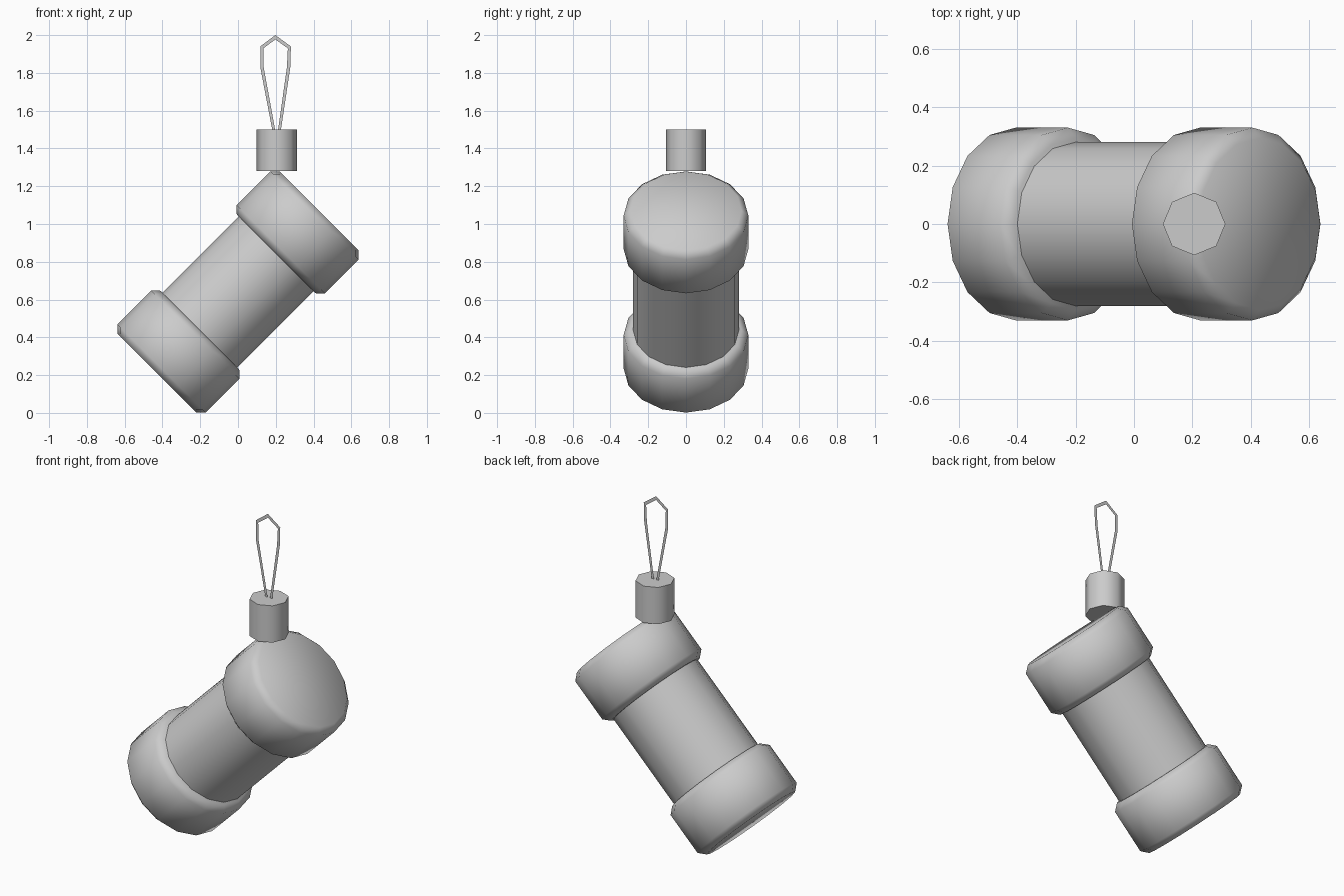
import bpy, bmesh, math
from mathutils import Matrix

if "Cube" in bpy.data.objects:
    bpy.data.objects.remove(bpy.data.objects["Cube"])

TILT = Matrix.Translation((0, 0, 0.64)) @ Matrix.Rotation(math.radians(45), 4, 'Y')


def add_object(name, bm, matrix=Matrix.Identity(4), smooth=True):
    bm.transform(matrix)
    mesh = bpy.data.meshes.new(name)
    bm.to_mesh(mesh)
    bm.free()
    obj = bpy.data.objects.new(name, mesh)
    bpy.context.collection.objects.link(obj)
    if smooth:
        bpy.ops.object.select_all(action='DESELECT')
        obj.select_set(True)
        bpy.context.view_layer.objects.active = obj
        bpy.ops.object.shade_smooth_by_angle(angle=math.radians(50))
    return obj


def cylinder(name, sides, radius, z0, z1, matrix, chamfer=0):
    bm = bmesh.new()
    bmesh.ops.create_cone(bm, cap_ends=True, segments=sides, radius1=radius,
                          radius2=radius, depth=z1 - z0,
                          matrix=Matrix.Translation((0, 0, (z0 + z1) / 2)))
    if chamfer:
        rims = [e for e in bm.edges
                if abs(e.verts[0].co.z - e.verts[1].co.z) < 1e-5]
        bmesh.ops.bevel(bm, geom=rims, offset=chamfer, segments=1,
                        affect='EDGES', profile=0.5)
    return add_object(name, bm, matrix)


# Tilted barrel with a chamfered cap at each end
cylinder("barrel", 16, 0.28, -0.31, 0.31, TILT)
cylinder("upper_cap", 16, 0.33, 0.285, 0.608, TILT, 0.035)
cylinder("lower_cap", 16, 0.33, -0.608, -0.285, TILT, 0.035)

# Small upright neck resting on the highest edge
cylinder("fuse_holder", 8, 0.107, 1.28, 1.5, Matrix.Translation((0.206, 0, 0)))

# Flat cord loop: outer and inner outlines as (x, z)
outer = [(0.183, 1.49), (0.118, 1.83), (0.118, 1.94), (0.198, 2.0),
         (0.28, 1.94), (0.277, 1.83), (0.226, 1.49)]
inner = [(0.198, 1.49), (0.136, 1.83), (0.134, 1.93), (0.198, 1.977),
         (0.264, 1.93), (0.259, 1.83), (0.211, 1.49)]
bm = bmesh.new()
o, i = [[bm.verts.new((x, 0, z)) for x, z in pts] for pts in (outer, inner)]
for k in range(len(o) - 1):
    bm.faces.new((o[k], i[k], i[k + 1], o[k + 1]))
add_object("cord_loop", bm, smooth=False)
